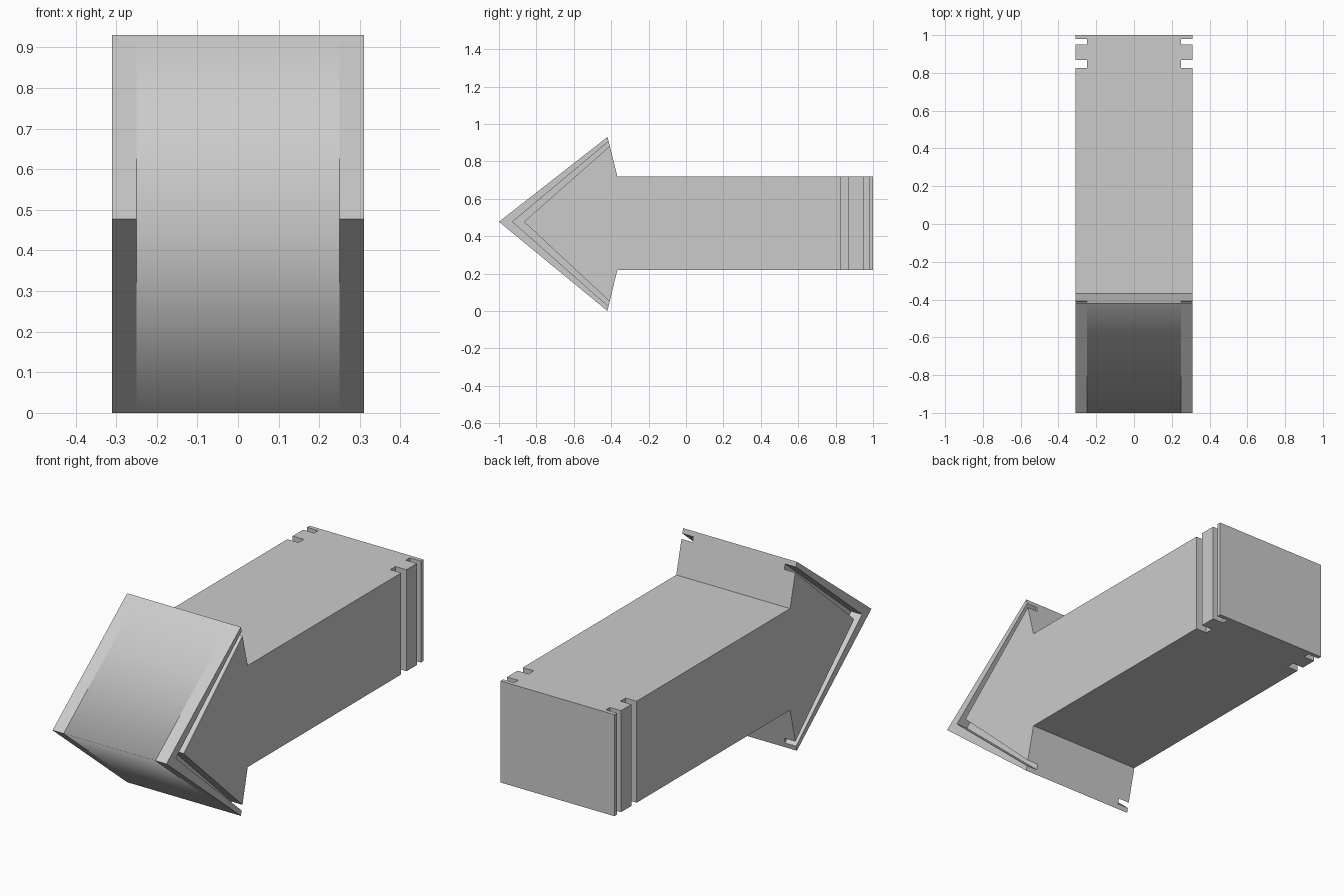
import bpy, bmesh

if "Cube" in bpy.data.objects:
    bpy.data.objects.remove(bpy.data.objects["Cube"])

HALF_W, CORE_W = 0.31, 0.25


def prism(name, profile, x0, x1):
    """Extrude a (y, z) profile along x."""
    bm = bmesh.new()
    face = bm.faces.new([bm.verts.new((x0, y, z)) for y, z in profile])
    ext = bmesh.ops.extrude_face_region(bm, geom=[face])
    verts = [g for g in ext["geom"] if isinstance(g, bmesh.types.BMVert)]
    bmesh.ops.translate(bm, verts=verts, vec=(x1 - x0, 0, 0))
    bmesh.ops.recalc_face_normals(bm, faces=bm.faces)
    mesh = bpy.data.meshes.new(name)
    bm.to_mesh(mesh)
    bm.free()
    obj = bpy.data.objects.new(name, mesh)
    bpy.context.collection.objects.link(obj)
    return obj


# Solid arrow: pointed head and rectangular shaft
arrow = prism("arrow_block", [
    (-1, 0.477), (-0.42, 0.93), (-0.367, 0.72), (1, 0.72),
    (1, 0.22), (-0.367, 0.22), (-0.42, 0.0)], -HALF_W, HALF_W)

# Groove outlines: chevron in the head, two bands at the tail
grooves = [
    [(-0.927, 0.477), (-0.374, 0.943), (-0.33, 0.943), (-0.866, 0.477),
     (-0.33, -0.012), (-0.374, -0.012)],
]
grooves[0] = [
    (-0.927, 0.477), (-0.414, 0.906), (-0.38, 0.934), (-0.38, 0.906),
    (-0.866, 0.477), (-0.38, 0.024), (-0.38, -0.004), (-0.414, 0.024)]
grooves += [[(a, 0.1), (b, 0.1), (b, 0.8), (a, 0.8)]
            for a, b in ((0.827, 0.868), (0.949, 0.98))]

# Cut the grooves into both sides
cutters = []
for i, profile in enumerate(grooves):
    for side in (-1, 1):
        xs = sorted((side * CORE_W, side * (HALF_W + 0.1)))
        cutter = prism(f"groove_cutter_{i}", profile, *xs)
        cutter.hide_render = True
        cutters.append(cutter)
        mod = arrow.modifiers.new("groove", "BOOLEAN")
        mod.operation, mod.solver, mod.object = "DIFFERENCE", "EXACT", cutter

bpy.context.view_layer.update()
graph = bpy.context.evaluated_depsgraph_get()
mesh = bpy.data.meshes.new_from_object(arrow.evaluated_get(graph))
arrow.modifiers.clear()
arrow.data = mesh
for cutter in cutters:
    bpy.data.objects.remove(cutter)

# Split the nose into a smooth centre panel and flat side strips
bm = bmesh.new()
bm.from_mesh(mesh)
for x in (-CORE_W, CORE_W):
    bmesh.ops.bisect_plane(bm, geom=bm.verts[:] + bm.edges[:] + bm.faces[:],
                           dist=1e-5, plane_co=(x, 0, 0), plane_no=(1, 0, 0))
for f in bm.faces:
    f.smooth = f.normal.y < -0.3 and abs(f.calc_center_median().x) < CORE_W - 0.01
bm.to_mesh(mesh)
bm.free()
